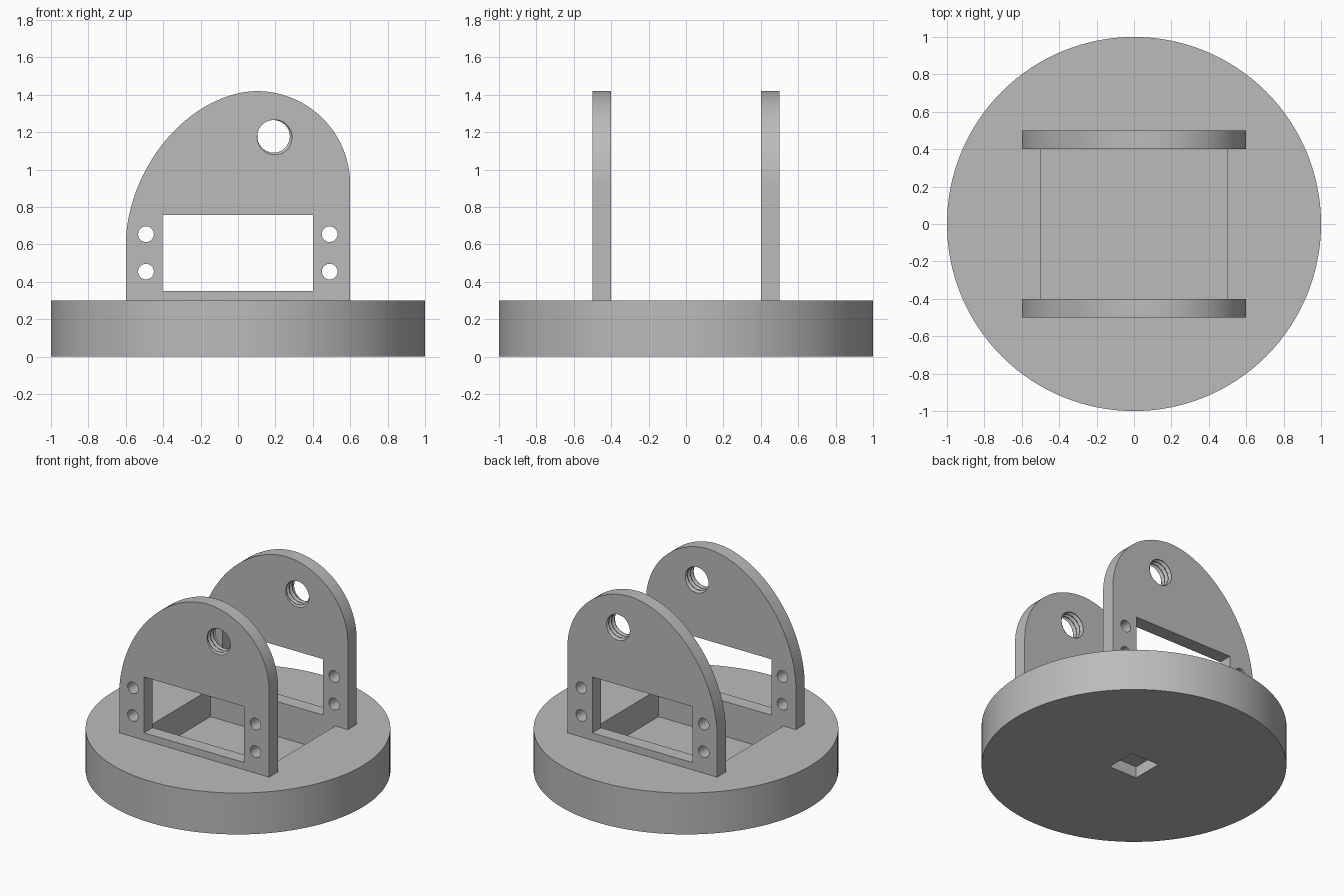
import bpy, bmesh, math

if "Cube" in bpy.data.objects:
    bpy.data.objects.remove(bpy.data.objects["Cube"])

grey = bpy.data.materials.new("mid_grey")
grey.diffuse_color = (0.5, 0.5, 0.5, 1)
grey.use_nodes = True
grey.node_tree.nodes["Principled BSDF"].inputs["Base Color"].default_value = grey.diffuse_color


def circle(cx, cz, r, n=32):
    return [(cx + r * math.cos(2 * math.pi * i / n), cz + r * math.sin(2 * math.pi * i / n))
            for i in range(n)]


def rect(x0, x1, z0, z1):
    return [(x0, z0), (x1, z0), (x1, z1), (x0, z1)]


def loft(bm, rings):
    """Skin a list of equal-length point rings and cap both ends."""
    vs = [[bm.verts.new(p) for p in ring] for ring in rings]
    n = len(vs[0])
    for a, b in zip(vs, vs[1:]):
        for i in range(n):
            bm.faces.new((a[i], a[(i + 1) % n], b[(i + 1) % n], b[i]))
    bm.faces.new(vs[0][::-1])
    bm.faces.new(vs[-1])


def prism_y(bm, outline, y0, y1):
    loft(bm, [[(x, y, z) for x, z in outline] for y in (y0, y1)])


def prism_z(bm, outline, z0, z1):
    loft(bm, [[(x, y, z) for x, y in outline] for z in (z0, z1)])


def make(name, bm):
    bmesh.ops.recalc_face_normals(bm, faces=bm.faces[:])
    me = bpy.data.meshes.new(name)
    bm.to_mesh(me)
    bm.free()
    me.materials.append(grey)
    ob = bpy.data.objects.new(name, me)
    bpy.context.collection.objects.link(ob)
    return ob


def cut(ob, cutter):
    """Subtract the cutter, bake the result and smooth the round sides."""
    mod = ob.modifiers.new("cut", 'BOOLEAN')
    mod.operation, mod.solver, mod.object = 'DIFFERENCE', 'EXACT', cutter
    cutter.hide_render = True
    bpy.ops.object.select_all(action='DESELECT')
    bpy.context.view_layer.objects.active = ob
    ob.select_set(True)
    bpy.ops.object.modifier_apply(modifier=mod.name)
    bpy.data.objects.remove(cutter)
    bpy.ops.object.shade_smooth_by_angle(angle=math.radians(30))


# Round base with a pocket between the plates and a square socket underneath
bm = bmesh.new()
prism_z(bm, circle(0, 0, 1, 128), 0, 0.3)
base = make("round_base", bm)
bm = bmesh.new()
prism_z(bm, rect(-0.5, 0.5, -0.4, 0.4), 0.1, 0.4)
prism_z(bm, rect(-0.113, 0.113, -0.113, 0.113), -0.1, 0.083)
cut(base, make("base_cutter", bm))

# Plate outline: straight sides, round right shoulder, long sloping left shoulder
outline = [(-0.6, 0.3), (0.6, 0.3)]
for i in range(25):
    t = math.pi / 2 * i / 24
    outline.append((0.1 + 0.5 * math.cos(t), 0.92 + 0.5 * math.sin(t)))
for i in range(1, 33):
    t = math.pi / 2 * i / 32
    e = 2 / 1.85
    outline.append((0.1 - 0.7 * math.sin(t) ** e, 0.6 + 0.82 * max(math.cos(t), 0) ** e))


def thread(bm, cx, cz, y0, y1, pitch=0.034, n=40, steps=48):
    """Helical threaded bore along y."""
    rings = []
    for k in range(steps + 1):
        y = y0 + (y1 - y0) * k / steps
        ring = []
        for i in range(n):
            f = ((y - y0) / pitch - i / n) % 1
            r = 0.087 + 0.016 * max(0, 1 - abs(f - 0.5) / 0.4)
            a = 2 * math.pi * i / n
            ring.append((cx + r * math.cos(a), y, cz + r * math.sin(a)))
        rings.append(ring)
    loft(bm, rings)


# Two upright plates with window, screw holes and threaded bore
for name, y0 in (("front_plate", -0.5), ("back_plate", 0.4)):
    y1 = y0 + 0.1
    bm = bmesh.new()
    prism_y(bm, outline, y0, y1)
    plate = make(name, bm)
    bm = bmesh.new()
    prism_y(bm, rect(-0.403, 0.4, 0.352, 0.757), y0 - 0.05, y1 + 0.05)
    for x in (-0.492, 0.49):
        for z in (0.455, 0.655):
            prism_y(bm, circle(x, z, 0.042), y0 - 0.05, y1 + 0.05)
    thread(bm, 0.19, 1.178, y0 - 0.013, y1 + 0.013)
    cut(plate, make("plate_cutter", bm))
